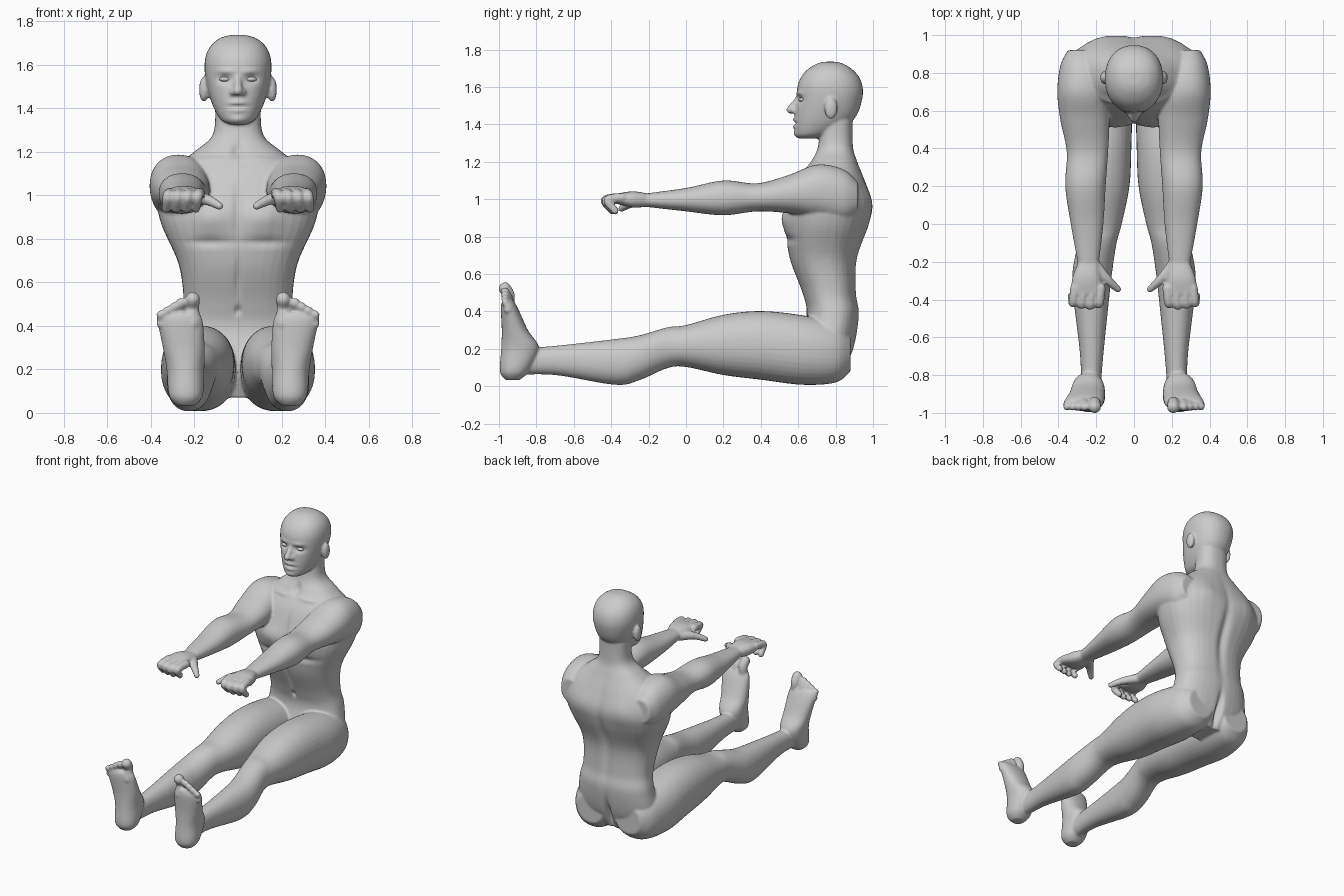
import bpy, bmesh, math
from mathutils import Vector

if "Cube" in bpy.data.objects:
    bpy.data.objects.remove(bpy.data.objects["Cube"])

skin = bpy.data.materials.new("light grey")
skin.diffuse_color = (0.6, 0.6, 0.6, 1)
skin.use_nodes = True
skin.node_tree.nodes["Principled BSDF"].inputs["Base Color"].default_value = skin.diffuse_color
bm = bmesh.new()


def smooth_rows(rows, steps=6):
    """Catmull-Rom interpolation of number rows."""
    out = []
    for i in range(len(rows) - 1):
        p = [rows[max(0, min(len(rows) - 1, i + k))] for k in (-1, 0, 1, 2)]
        for j in range(steps):
            t = j / steps
            out.append([0.5 * (2 * b + (c - a) * t + (2 * a - 5 * b + 4 * c - d) * t * t
                               + (3 * b - a - 3 * c + d) * t ** 3) for a, b, c, d in zip(*p)])
    return out + [list(rows[-1])]


def skin_rings(rings):
    """Closed surface through rings of equal length."""
    loops = [[bm.verts.new(co) for co in ring] for ring in rings]
    n = len(loops[0])
    faces = [bm.faces.new((a[k], a[(k + 1) % n], b[(k + 1) % n], b[k]))
             for a, b in zip(loops, loops[1:]) for k in range(n)]
    faces += [bm.faces.new(loops[0][::-1]), bm.faces.new(loops[-1])]
    bmesh.ops.recalc_face_normals(bm, faces=faces)


def loft(axis, rows, s=1, power=2.2, n=36):
    """Rows are (position, x0, x1, v0, v1); v is y for axis z, and z for axis y."""
    rings = []
    for t, x0, x1, v0, v1 in smooth_rows(rows):
        ring = []
        for k in range(n):
            a = 2 * math.pi * k / n
            c, d = math.cos(a), math.sin(a)
            x = s * ((x0 + x1) / 2 + (x1 - x0) / 2 * math.copysign(abs(c) ** (2 / power), c))
            v = (v0 + v1) / 2 + (v1 - v0) / 2 * math.copysign(abs(d) ** (2 / power), d)
            ring.append((x, v, t) if axis == "z" else (x, t, v))
        rings.append(ring)
    skin_rings(rings)


def ball(c, r, s=1):
    res = bmesh.ops.create_uvsphere(bm, u_segments=16, v_segments=10, radius=1)
    r = r if isinstance(r, tuple) else (r, r, r)
    for v in res["verts"]:
        v.co = Vector((s * c[0] + v.co.x * r[0], c[1] + v.co.y * r[1], c[2] + v.co.z * r[2]))


def digit(points, s=1, n=14):
    """Round tapered tube through (x, y, z, radius) points, with round ends."""
    rows = smooth_rows([(s * p[0],) + tuple(p[1:]) for p in points])
    pts = [Vector(r[:3]) for r in rows]
    rings = []
    for i, (p, row) in enumerate(zip(pts, rows)):
        tan = (pts[min(i + 1, len(pts) - 1)] - pts[max(i - 1, 0)]).normalized()
        u = tan.cross(Vector((1, 0.1, 0.05))).normalized()
        w = tan.cross(u)
        rings.append([p + row[3] * (u * math.cos(2 * math.pi * k / n) + w * math.sin(2 * math.pi * k / n))
                      for k in range(n)])
    skin_rings(rings)
    for p in (points[0], points[-1]):
        ball(p[:3], p[3], s)


def sym(rows):
    """Rows (z, front, back, half width) centred on x = 0."""
    return [(z, -w, w, y0, y1) for z, y0, y1, w in rows]


# Torso and neck
loft("z", sym([(.07, .64, .83, .18), (.2, .6, .895, .29), (.38, .645, .925, .27), (.5, .622, .91, .25),
               (.68, .555, .915, .272), (.86, .53, .977, .35), (.97, .545, .995, .37), (1.09, .59, .96, .335),
               (1.2, .665, .917, .2), (1.28, .705, .893, .115), (1.42, .72, .89, .105)]), power=2.4)
# Head
loft("z", sym([(1.325, .605, .70, .04), (1.35, .585, .78, .082), (1.43, .58, .9, .123), (1.54, .59, .943, .15),
               (1.62, .6, .94, .152), (1.68, .635, .905, .13), (1.72, .69, .85, .085), (1.735, .735, .805, .035)]))
# Nose
digit([(0, .605, 1.55, .013), (0, .558, 1.478, .021)])

for s in (1, -1):
    # Ears and nostrils
    ball((.157, .775, 1.485), (.022, .035, .058), s)
    ball((.022, .578, 1.472), .016, s)
    # Arm
    loft("y", [(.92, .22, .35, .93, 1.09), (.84, .165, .39, .88, 1.16), (.7, .14, .406, .9, 1.185),
               (.55, .13, .39, .925, 1.13), (.38, .137, .356, .935, 1.085), (.2, .15, .364, .914, 1.1),
               (0, .162, .335, .935, 1.06), (-.22, .188, .295, .96, 1.03)], s)
    # Hand
    loft("y", [(-.18, .19, .285, .965, 1.025), (-.28, .175, .325, .955, 1.042), (-.37, .165, .335, .975, 1.03)],
         s, 2.6)
    for i in range(4):
        x, tip = .185 + .046 * i, -.435 + .009 * abs(i - 1.2)
        digit([(x - .01, -.34, 1.008, .026), (x, tip, .995, .024), (x + .008, tip + .04, .938, .02)], s)
    digit([(.205, -.22, .988, .032), (.145, -.29, .98, .026), (.085, -.345, .95, .018)], s)
    # Leg
    loft("y", [(.88, .05, .25, .08, .28), (.8, .018, .315, .02, .34), (.62, .01, .352, .008, .38),
               (.4, .014, .347, .035, .402), (.2, .024, .332, .06, .382), (0, .065, .305, .103, .327),
               (-.1, .092, .3, .097, .315), (-.25, .115, .325, .032, .272), (-.38, .13, .322, .008, .252),
               (-.7, .163, .285, .06, .216), (-.92, .18, .28, .06, .2)], s)
    # Foot
    loft("z", [(.033, .2, .28, -.965, -.89), (.08, .162, .317, -.995, -.84), (.2, .155, .328, -.988, -.785),
               (.3, .153, .345, -.985, -.845), (.42, .162, .368, -.99, -.9), (.46, .18, .355, -.98, -.925)], s)
    for i in range(5):
        x, top, r = (.208, .522, .034) if i == 0 else (.231 + .031 * i, .523 - .018 * i, .024 - .001 * i)
        digit([(x, -.955, .41, r), (x, -.945, top - .04, r * .9), (x, -.968, top, r)], s)

# Fuse all the parts into one smooth skin
mesh = bpy.data.meshes.new("body")
bm.to_mesh(mesh)
bm.free()
body = bpy.data.objects.new("body", mesh)
bpy.context.collection.objects.link(body)
bpy.context.view_layer.objects.active = body
body.select_set(True)
rem = body.modifiers.new("fuse", "REMESH")
rem.mode, rem.voxel_size = "VOXEL", 0.0078
sm = body.modifiers.new("soften", "SMOOTH")
sm.factor, sm.iterations = 0.5, 4
for name in ("fuse", "soften"):
    bpy.ops.object.modifier_apply(modifier=name)


def dab(x, y, z, rx, rz, push):
    """Soft push along y around a point, mirrored when off the middle."""
    for cx in {x, -x}:
        for v in body.data.vertices:
            a, b, c = (v.co.x - cx) / rx, (v.co.y - y) / .08, (v.co.z - z) / rz
            if abs(a) < 2.2 and abs(b) < 2.2 and abs(c) < 2.2:
                v.co.y += push * math.exp(-a * a - b * b - c * c)


# Face: eye sockets, brows, lips, mouth line, chin
dab(.06, .59, 1.533, .034, .02, .02)
dab(.06, .59, 1.568, .04, .012, -.007)
dab(0, .575, 1.425, .035, .01, -.01)
dab(0, .575, 1.388, .03, .01, -.01)
dab(0, .575, 1.406, .045, .007, .009)
dab(0, .585, 1.345, .035, .022, -.01)
# Front: chest, breastbone, lower chest edge, belly line, navel, collar bones, throat
dab(.12, .55, .9, .09, .075, -.026)
dab(0, .54, .93, .02, .13, .012)
dab(.13, .55, .785, .1, .022, .012)
dab(0, .58, .62, .014, .1, .012)
dab(0, .62, .47, .013, .02, .016)
dab(.12, .63, 1.165, .08, .014, -.01)
dab(0, .68, 1.2, .025, .035, .02)
# Back: spine, seat cleft, shoulder blades
dab(0, .95, .75, .03, .28, -.022)
dab(0, .91, .16, .02, .11, -.05)
dab(.17, .97, 1.0, .09, .1, .012)

# Eyeballs
parts = [body]
for s, side in ((1, "left"), (-1, "right")):
    bpy.ops.mesh.primitive_uv_sphere_add(segments=20, ring_count=12, radius=1, location=(.06 * s, .624, 1.532))
    eye = bpy.context.object
    eye.name = side + "_eye"
    eye.scale = (.026, .022, .012)
    parts.append(eye)

for ob in parts:
    ob.data.materials.clear()
    ob.data.materials.append(skin)
    ob.data.polygons.foreach_set("use_smooth", [True] * len(ob.data.polygons))
    ob.data.update()
